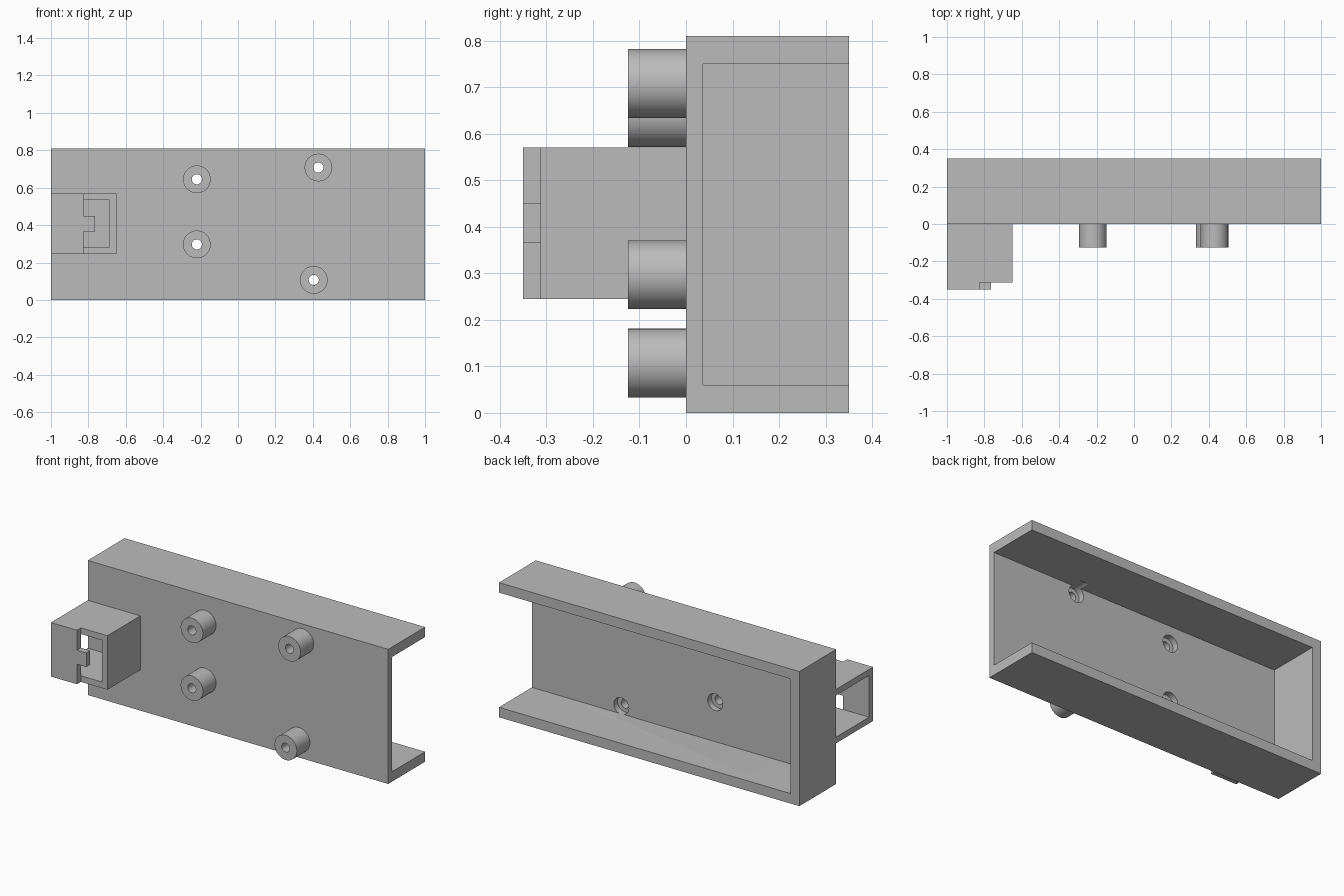
import bpy, bmesh, math
from mathutils import Matrix, Vector

cube = bpy.data.objects.get("Cube")
if cube:
    bpy.data.objects.remove(cube, do_unlink=True)

grey = bpy.data.materials.new("plain grey")
grey.use_nodes = True
COLOUR = (0.5, 0.5, 0.5, 1)
grey.diffuse_color = COLOUR
grey.node_tree.nodes["Principled BSDF"].inputs["Base Color"].default_value = COLOUR

HEIGHT, DEPTH, WALL, PLATE = 0.81, 0.35, 0.06, 0.037
STANDOFFS = [(-0.22, 0.645), (-0.22, 0.297), (0.43, 0.708), (0.405, 0.107)]


def finish(name, bm):
    bmesh.ops.recalc_face_normals(bm, faces=bm.faces)
    mesh = bpy.data.meshes.new(name)
    bm.to_mesh(mesh)
    bm.free()
    mesh.materials.append(grey)
    obj = bpy.data.objects.new(name, mesh)
    bpy.context.collection.objects.link(obj)
    return obj


def box(name, low, high):
    low, high = Vector(low), Vector(high)
    bm = bmesh.new()
    bmesh.ops.create_cube(bm, size=1, matrix=Matrix.Translation((low + high) / 2)
                          @ Matrix.Diagonal((*(high - low), 1)))
    return finish(name, bm)


def prism(name, outline, y0, y1):
    """Extrude an x-z outline along y."""
    bm = bmesh.new()
    face = bm.faces.new([bm.verts.new((x, y0, z)) for x, z in outline])
    grown = bmesh.ops.extrude_face_region(bm, geom=[face])["geom"]
    bmesh.ops.translate(bm, vec=(0, y1 - y0, 0),
                        verts=[v for v in grown if isinstance(v, bmesh.types.BMVert)])
    return finish(name, bm)


def circle(x, z, radius, sides=48):
    steps = [2 * math.pi * i / sides for i in range(sides)]
    return [(x + radius * math.cos(a), z + radius * math.sin(a)) for a in steps]


def cut(obj, cutters):
    """Subtract the cutters, bake the result and discard them."""
    for cutter in cutters:
        cutter.hide_render = True
        mod = obj.modifiers.new("cut", "BOOLEAN")
        mod.operation, mod.solver, mod.object = "DIFFERENCE", "EXACT", cutter
    baked = bpy.data.meshes.new_from_object(
        obj.evaluated_get(bpy.context.evaluated_depsgraph_get()))
    obj.modifiers.clear()
    obj.data = baked
    for cutter in cutters:
        bpy.data.objects.remove(cutter, do_unlink=True)


def smooth(obj):
    bpy.ops.object.select_all(action="DESELECT")
    obj.select_set(True)
    bpy.context.view_layer.objects.active = obj
    bpy.ops.object.shade_smooth_by_angle(angle=math.radians(30))


# Tray: open at the back and at the +x end, with screw recesses in its plate
tray = box("tray", (-1, 0, 0), (1, DEPTH, HEIGHT))
cutters = [box("tray_cavity", (WALL - 1, PLATE, WALL), (1.2, DEPTH + 0.2, HEIGHT - WALL))]
cutters += [prism("recess", circle(x, z, 0.05), -0.1, 0.1) for x, z in STANDOFFS]
cut(tray, cutters)
smooth(tray)

# Hollow standoffs on the front
for i, (x, z) in enumerate(STANDOFFS):
    post = prism(f"standoff_{i + 1}", circle(x, z, 0.074), -0.125, 0)
    cut(post, [prism("bore", circle(x, z, 0.027), -0.2, 0.1)])
    smooth(post)

# Connector housing: open towards -x and at the front
LOW, HIGH, END, FRONT = 0.245, 0.57, -0.65, -0.313
housing = box("connector_housing", (-1, FRONT, LOW), (END, 0, HIGH))
cut(housing, [box("housing_cavity", (-1.2, FRONT - 0.2, LOW + PLATE),
                  (END - PLATE, 0.1, HIGH - PLATE))])

# Cover plate with a latch tab over part of the housing front
edge, tip, tab_low, tab_high = -0.827, -0.765, 0.365, 0.45
prism("latch_cover", [(-1, LOW), (edge, LOW), (edge, tab_low), (tip, tab_low),
                      (tip, tab_high), (edge, tab_high), (edge, HIGH), (-1, HIGH)],
      -DEPTH, FRONT)
